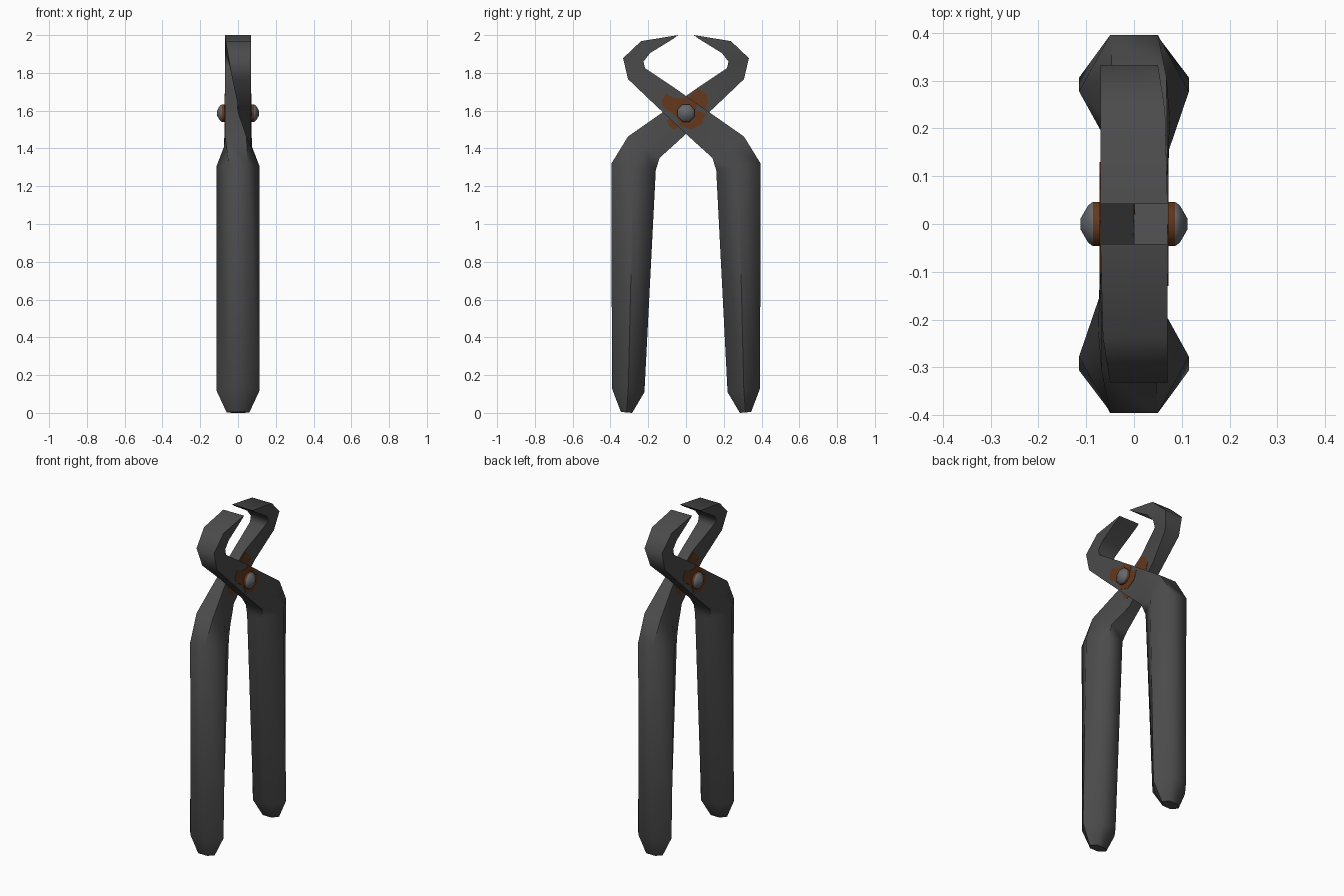
import bpy, bmesh, math
from mathutils import Matrix

if "Cube" in bpy.data.objects:
    bpy.data.objects.remove(bpy.data.objects["Cube"])


def material(name, rgb):
    m = bpy.data.materials.new(name)
    m.diffuse_color = (*rgb, 1)
    m.use_nodes = True
    m.node_tree.nodes["Principled BSDF"].inputs["Base Color"].default_value = m.diffuse_color
    return m


IRON = material("dark iron", (0.07, 0.07, 0.07))
STEEL = material("worn steel", (0.13, 0.135, 0.14))
RUST = material("rust", (0.13, 0.04, 0.013))
TURN = Matrix.Rotation(math.pi, 4, 'Z')
PIVOT = 1.587


def finish(name, bm, mats, angle=None):
    bmesh.ops.recalc_face_normals(bm, faces=bm.faces)
    me = bpy.data.meshes.new(name)
    bm.to_mesh(me)
    bm.free()
    ob = bpy.data.objects.new(name, me)
    bpy.context.collection.objects.link(ob)
    for m in mats:
        me.materials.append(m)
    if angle:
        bpy.ops.object.select_all(action='DESELECT')
        ob.select_set(True)
        bpy.context.view_layer.objects.active = ob
        bpy.ops.object.shade_smooth_by_angle(angle=math.radians(angle))
    return ob


def loft(rings):
    bm = bmesh.new()
    loops = [[bm.verts.new(p) for p in r] for r in rings]
    n = len(loops[0])
    for a, b in zip(loops, loops[1:]):
        for i in range(n):
            bm.faces.new((a[i], a[(i + 1) % n], b[(i + 1) % n], b[i]))
    bm.faces.new(loops[0])
    bm.faces.new(loops[-1])
    return bm


# One lever, handle to jaw: edge A (y, z), edge B (y, z),
# x range at the middle, x range at the two edges
SECTIONS = [
    ((.345, .005), (.285, .0), (-.06, .06), (-.03, .03)),
    ((.392, .13), (.22, .11), (-.115, .115), (-.05, .05)),
    ((.395, 1.32), (.16, 1.285), (-.115, .115), (-.05, .05)),
    ((.307, 1.463), (.14, 1.35), (-.06, .075), (-.045, .068)),
    ((.12, 1.594), (.04, 1.44), (0, .07), (0, .07)),
    ((-.06, 1.72), (-.16, 1.627), (0, .07), (0, .07)),
    ((-.217, 1.825), (-.307, 1.767), (-.035, .07), (-.03, .07)),
    ((-.225, 1.86), (-.333, 1.878), (-.05, .07), (-.05, .07)),
    ((-.19, 1.905), (-.238, 1.968), (-.065, .07), (-.065, .07)),
    ((-.065, 1.982), (-.042, 2.0), (-.07, .07), (-.07, .07)),
]


def lever_ring(a, b, mid, edge):
    c = ((a[0] + b[0]) / 2, (a[1] + b[1]) / 2)
    return [(edge[0], *a), (edge[1], *a), (mid[1], *c),
            (edge[1], *b), (edge[0], *b), (mid[0], *c)]


# Rust stains around the pivot: x position and outline in (y, z)
STAINS = {
    "outer_rust": (.07, [(-.13, 1.655), (-.105, 1.69), (-.07, 1.67), (-.02, 1.665),
                         (.0, 1.677), (.06, 1.633), (.05, 1.6), (.105, 1.585),
                         (.085, 1.53), (.03, 1.5), (-.03, 1.52), (-.05, 1.57),
                         (-.12, 1.62)]),
    "upper_inner_rust": (0, [(-.12, 1.655), (-.04, 1.64), (-.03, 1.56), (-.1, 1.595)]),
    "upper_joint_rust": (0, [(-.11, 1.69), (-.065, 1.715), (-.03, 1.69), (-.01, 1.64),
                             (-.11, 1.64)]),
    "lower_joint_rust": (0, [(.1, 1.55), (.11, 1.52), (.06, 1.5), (.03, 1.52),
                             (.04, 1.57)]),
}
for side, turn in (("left_jaw", Matrix.Identity(4)), ("right_jaw", TURN)):
    bm = loft([lever_ring(*s) for s in SECTIONS])
    bmesh.ops.transform(bm, matrix=turn, verts=bm.verts)
    finish(side + "_lever", bm, [IRON], 62)
    for name, (x, outline) in STAINS.items():
        bm = loft([[(x + d, y, z) for y, z in outline] for d in (-.002, .002)])
        bmesh.ops.transform(bm, matrix=turn, verts=bm.verts)
        finish(side + "_" + name, bm, [RUST])

# Pivot rivet with domed heads and rusty collars
PROFILE = [(-.112, .012), (-.096, .042), (-.086, .05), (-.06, .05),
           (.06, .05), (.086, .05), (.096, .042), (.112, .012)]
bm = loft([[(x, r * math.cos((i + .5) * math.pi / 4),
             PIVOT + r * math.sin((i + .5) * math.pi / 4)) for i in range(8)]
           for x, r in PROFILE])
for f in bm.faces:
    if abs(f.calc_center_median().x) < .088:
        f.material_index = 1
finish("pivot_rivet", bm, [STEEL, RUST], 50)
